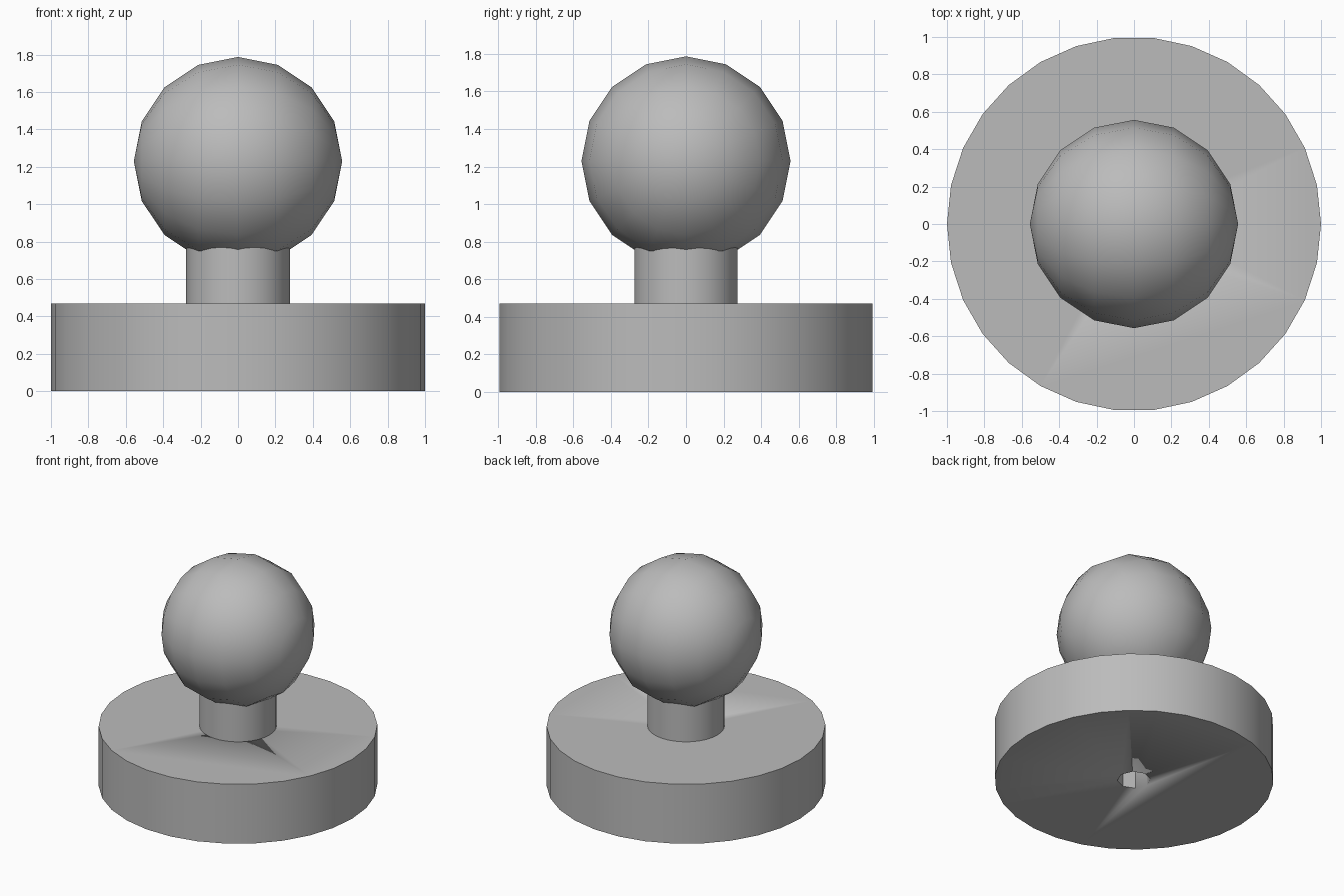
import bpy, bmesh, math
from mathutils import Matrix

cube = bpy.data.objects.get("Cube")
if cube:
    bpy.data.objects.remove(cube, do_unlink=True)

GREY = (0.5, 0.5, 0.5, 1)
material = bpy.data.materials.new("plain grey")
material.use_nodes = True
material.diffuse_color = GREY
material.node_tree.nodes["Principled BSDF"].inputs["Base Color"].default_value = GREY


def add_object(name, bm):
    """Turn a bmesh into a smooth-shaded object with sharp rims kept."""
    bmesh.ops.recalc_face_normals(bm, faces=bm.faces)
    mesh = bpy.data.meshes.new(name)
    bm.to_mesh(mesh)
    bm.free()
    mesh.materials.append(material)
    obj = bpy.data.objects.new(name, mesh)
    bpy.context.collection.objects.link(obj)
    bpy.ops.object.select_all(action="DESELECT")
    obj.select_set(True)
    bpy.context.view_layer.objects.active = obj
    bpy.ops.object.shade_smooth_by_angle(angle=math.radians(35))
    return obj


def cylinder(name, radius, bottom, top, sides):
    bm = bmesh.new()
    bmesh.ops.create_cone(bm, cap_ends=True, segments=sides, radius1=radius,
                          radius2=radius, depth=top - bottom,
                          matrix=Matrix.Translation((0, 0, (bottom + top) / 2))
                          @ Matrix.Rotation(math.pi / 2, 4, "Z"))
    return add_object(name, bm)


def cut(obj, cutter):
    mod = obj.modifiers.new("screw hole", "BOOLEAN")
    mod.operation = "DIFFERENCE"
    mod.solver = "EXACT"
    mod.object = cutter
    bpy.context.view_layer.objects.active = obj
    bpy.ops.object.modifier_apply(modifier=mod.name)


# Round base plate and the neck that rises into the ball
base = cylinder("base_disc", 1.0, 0, 0.47, 30)
neck = cylinder("neck", 0.277, 0.47, 0.82, 30)

# Screw hole drilled from below
drill = cylinder("hole_cutter", 0.12, -0.1, 0.7, 8)
for part in (base, neck):
    cut(part, drill)
bpy.data.objects.remove(drill, do_unlink=True)

# Faceted ball with its poles on the left and right
bm = bmesh.new()
bmesh.ops.create_uvsphere(bm, u_segments=16, v_segments=8, radius=0.557,
                          matrix=Matrix.Translation((0, 0, 1.23))
                          @ Matrix.Rotation(math.pi / 2, 4, "Y"))
add_object("ball", bm)
